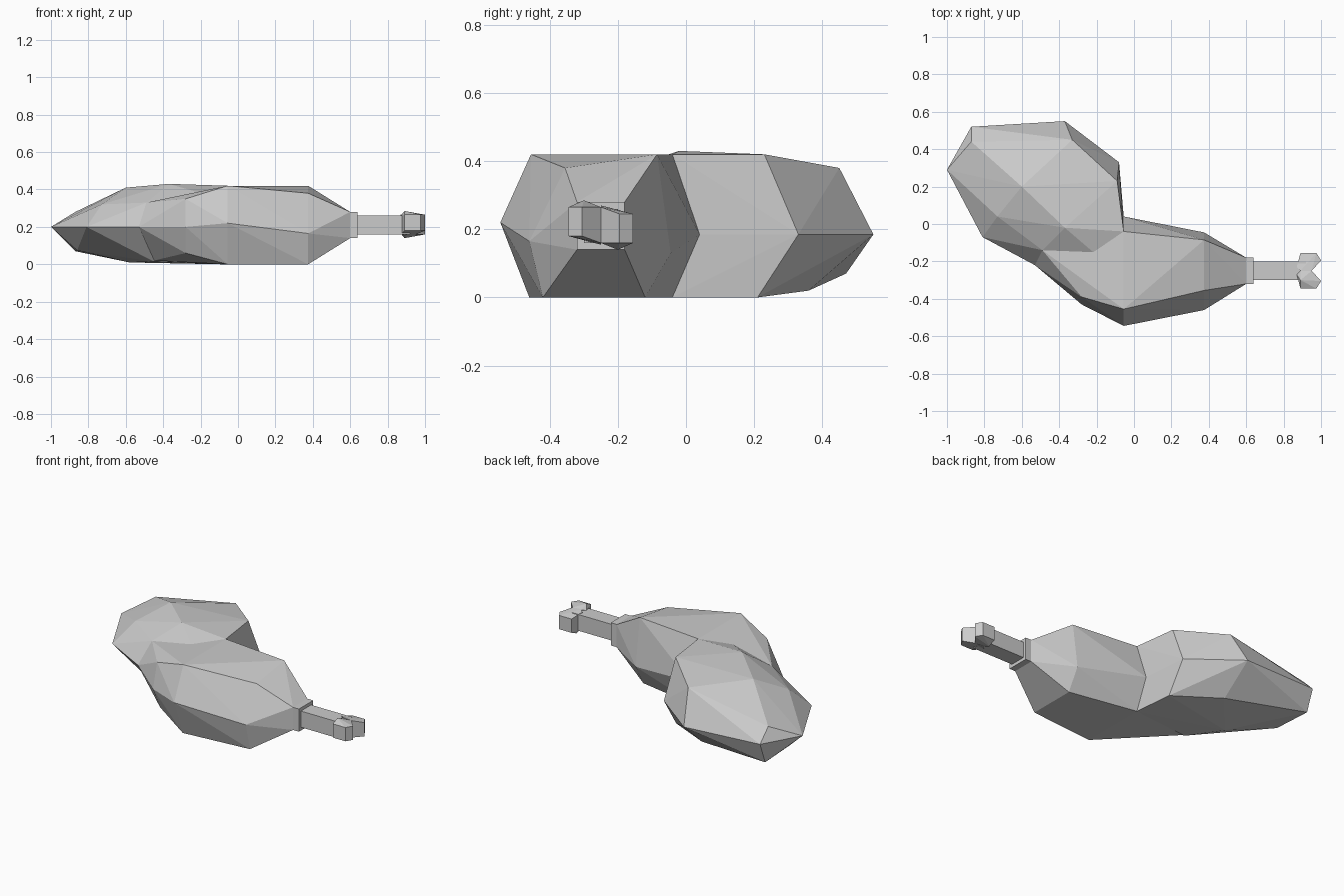
import bpy, bmesh
from mathutils import Vector, Matrix

cube = bpy.data.objects.get("Cube")
if cube:
    bpy.data.objects.remove(cube, do_unlink=True)

grey = bpy.data.materials.new("light grey")
grey.use_nodes = True
grey.diffuse_color = (0.6, 0.6, 0.6, 1)
grey.node_tree.nodes["Principled BSDF"].inputs["Base Color"].default_value = (0.6, 0.6, 0.6, 1)


def hull(name, points, matrix=None):
    """Faceted solid wrapped around a handful of corner points."""
    bm = bmesh.new()
    for p in points:
        bm.verts.new(matrix @ Vector(p) if matrix else p)
    result = bmesh.ops.convex_hull(bm, input=bm.verts)
    loose = {g for g in result["geom_interior"] + result["geom_unused"]
             if isinstance(g, bmesh.types.BMVert)}
    bmesh.ops.delete(bm, geom=list(loose), context='VERTS')
    bmesh.ops.recalc_face_normals(bm, faces=bm.faces)
    mesh = bpy.data.meshes.new(name)
    bm.to_mesh(mesh)
    bm.free()
    mesh.materials.append(grey)
    obj = bpy.data.objects.new(name, mesh)
    bpy.context.collection.objects.link(obj)
    return obj


def box(name, x, y, z):
    return hull(name, [(a, b, c) for a in x for b in y for c in z])


def section(x, ring):
    return [(x, y, z) for y, z in ring]


# Drumstick: sections from the ankle back to the widest part, then the knee
drum_points = (
    section(0.6, [(-0.32, 0.14), (-0.32, 0.28), (-0.18, 0.28), (-0.18, 0.14)])
    + section(0.375, [(-0.46, 0.165), (-0.355, 0.38), (-0.085, 0.42),
                      (-0.045, 0.13), (-0.12, 0), (-0.42, 0)])
    + section(-0.055, [(-0.545, 0.22), (-0.455, 0.42), (-0.04, 0.42),
                       (0.04, 0.185), (-0.04, 0), (-0.46, 0)])
    + section(-0.28, [(-0.43, 0.2), (-0.39, 0.35), (-0.36, 0.06)])
    + [(-0.49, -0.14, 0.33), (-0.53, -0.22, 0.2), (-0.45, -0.1, 0.02)])
meat = hull("meat", drum_points)

# Thigh: a widest rim, an upper ring and a lower ring
rim = [(-0.08, 0.33, 0.185), (-0.37, 0.55, 0.185), (-0.87, 0.52, 0.2), (-1, 0.29, 0.2),
       (-0.81, -0.07, 0.2), (-0.53, -0.22, 0.2), (-0.055, 0.04, 0.185)]
upper = [(-0.09, 0.23, 0.42), (-0.33, 0.45, 0.38), (-0.87, 0.44, 0.28), (-0.6, 0.2, 0.41),
         (-0.73, 0.04, 0.32), (-0.49, -0.14, 0.33), (-0.37, -0.02, 0.43),
         (-0.16, -0.2, 0.37), (-0.055, -0.04, 0.42)]
lower = [(-0.08, 0.21, 0), (-0.36, 0.36, 0.02), (-0.87, 0.47, 0.07), (-0.86, 0.22, 0.075),
         (-0.58, 0.1, 0.01), (-0.45, -0.1, 0.015), (-0.055, -0.04, 0)]
thigh = hull("thigh", rim + upper + lower)

# Merge the thigh into the drumstick
union = meat.modifiers.new("join_thigh", 'BOOLEAN')
union.operation = 'UNION'
union.solver = 'EXACT'
union.object = thigh
bpy.context.view_layer.objects.active = meat
bpy.ops.object.modifier_apply(modifier=union.name)
bpy.data.objects.remove(thigh, do_unlink=True)

# Ankle collar and bone shaft
box("collar", (0.6, 0.64), (-0.32, -0.18), (0.14, 0.28))
box("bone_shaft", (0.62, 0.92), (-0.3, -0.2), (0.16, 0.26))

# Two bone knuckles, one the other turned half round the shaft axis
knuckle = (
    section(0.87, [(-0.27, 0.26), (-0.27, 0.16)])
    + section(0.89, [(-0.345, 0.18), (-0.345, 0.265), (-0.3, 0.285),
                     (-0.25, 0.265), (-0.25, 0.155)])
    + section(0.95, [(-0.25, 0.265), (-0.25, 0.16)])
    + section(0.975, [(-0.345, 0.18), (-0.345, 0.265)])
    + section(1.0, [(-0.305, 0.265), (-0.305, 0.18)]))
axis = Matrix.Translation((0, -0.25, 0.2125))
half_turn = axis @ Matrix.Rotation(3.14159, 4, 'X') @ axis.inverted()
hull("front_knuckle", knuckle)
hull("back_knuckle", knuckle, half_turn)
